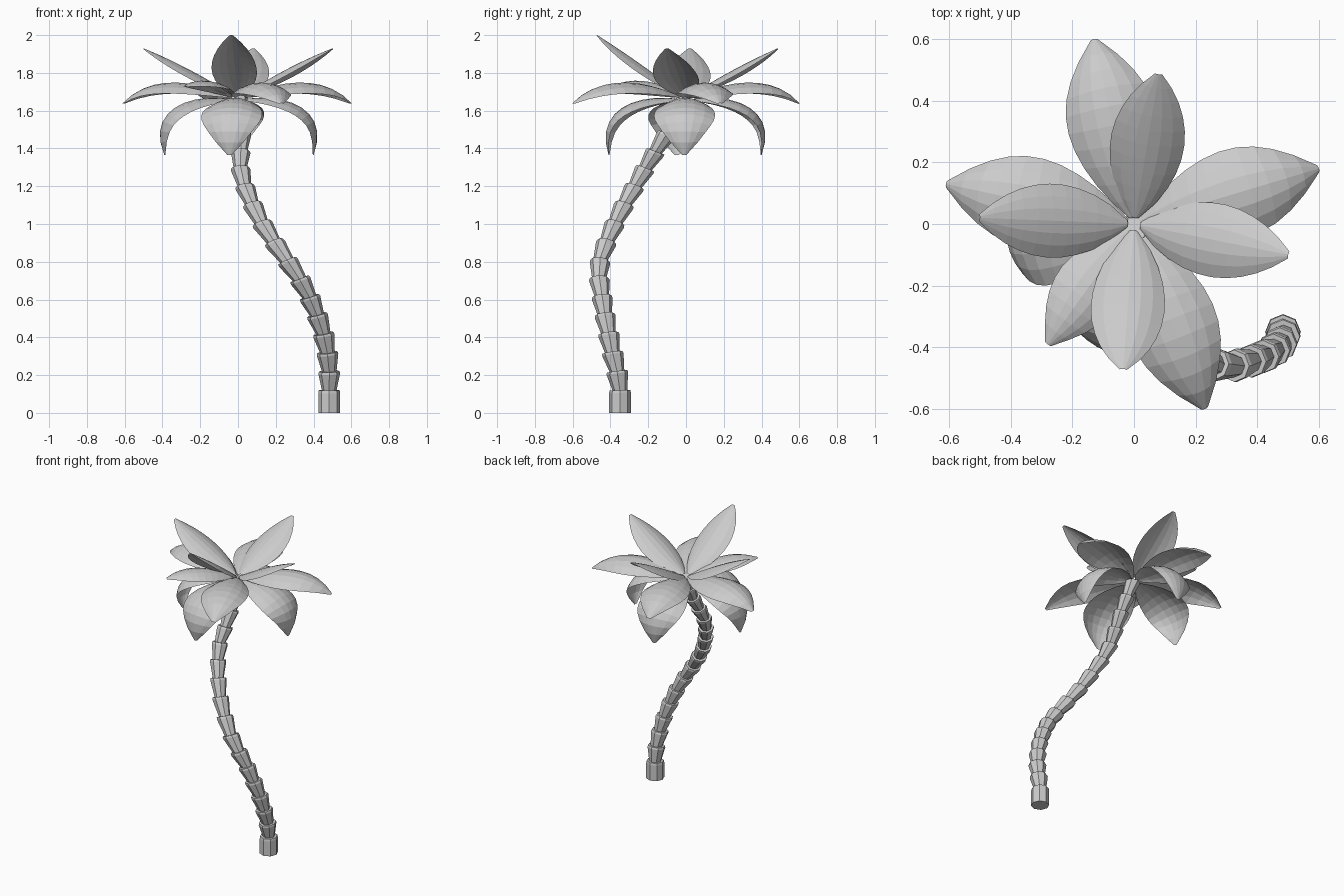
import bpy, bmesh, math
from mathutils import Vector
from mathutils.geometry import interpolate_bezier

cube = bpy.data.objects.get("Cube")
if cube:
    bpy.data.objects.remove(cube, do_unlink=True)

GREY = (0.6, 0.6, 0.6, 1)
grey = bpy.data.materials.new("plain_grey")
grey.use_nodes = True
grey.diffuse_color = GREY
grey.node_tree.nodes["Principled BSDF"].inputs["Base Color"].default_value = GREY


def finish(name, bm):
    """Turn a bmesh into a flat shaded object."""
    mesh = bpy.data.meshes.new(name)
    bm.to_mesh(mesh)
    bm.free()
    mesh.materials.append(grey)
    obj = bpy.data.objects.new(name, mesh)
    bpy.context.collection.objects.link(obj)


# Trunk: stacked flaring collars that follow a leaning S curve
SIDES = 8
path = [Vector(p) for p in (
    (.483, -.35, 0), (.483, -.35, .12), (.483, -.365, .22), (.473, -.39, .32),
    (.452, -.41, .42), (.418, -.43, .52), (.378, -.445, .615), (.325, -.46, .71),
    (.26, -.455, .805), (.19, -.42, .905), (.125, -.375, 1.005),
    (.075, -.325, 1.105), (.035, -.27, 1.2), (.012, -.215, 1.295),
    (.015, -.16, 1.385), (.02, -.1, 1.48), (.015, -.05, 1.57), (0, -.01, 1.67))]


def ring(bm, centre, axis, radius):
    turn = Vector((0, 0, 1)).rotation_difference(axis)
    points = []
    for i in range(SIDES):
        a = math.tau * i / SIDES
        flat = Vector((math.cos(a), math.sin(a), 0)) * radius
        points.append(bm.verts.new(centre + turn @ flat))
    return points


def trunk():
    bm = bmesh.new()
    rings = []
    last = len(path) - 1
    up = Vector((0, 0, 1))
    for i in range(last):
        low, high = path[i], path[i + 1]
        after = path[min(i + 2, last)]
        axis_low = (high - path[max(i - 1, 0)]).normalized() + up * .5
        axis_high = (after - low).normalized() + up * .5
        wide = .058 - .009 * i / last
        narrow = wide * .68 if i else wide
        rings += [ring(bm, low, axis_low if i else up, narrow),
                  ring(bm, low.lerp(high, .88), axis_high, wide),
                  ring(bm, high, axis_high, wide * .95)]
    for a, b in zip(rings, rings[1:]):
        for j in range(SIDES):
            k = (j + 1) % SIDES
            bm.faces.new((a[j], a[k], b[k], b[j]))
    bm.faces.new(rings[0][::-1])
    bm.faces.new(rings[-1])
    finish("trunk", bm)


# Leaves: thin domed blades swept along an arc of (distance, height)
ROWS, COLS = 10, 6


def leaf(name, tip, arc, half_width, dome, skew, power):
    """skew moves the widest point, a lower power makes blunter ends."""
    out = Vector((tip[0], tip[1], 0))
    reach = out.length
    out.normalize()
    side = Vector((-out.y, out.x, 0))
    ctrl = [Vector((r, 0, z)) for r, z in arc]
    ctrl[-1].x = reach
    spine = interpolate_bezier(*ctrl, ROWS + 1)
    bm = bmesh.new()
    grid = []
    for i, p in enumerate(spine):
        t = i / ROWS
        width = half_width * max(math.sin(math.pi * t ** skew), 0) ** power
        width = max(width, .012)
        tangent = spine[min(i + 1, ROWS)] - spine[max(i - 1, 0)]
        normal = (out * -tangent.z + Vector((0, 0, tangent.x))).normalized()
        centre = out * p.x + Vector((0, 0, p.z))
        row = []
        for j in range(COLS + 1):
            u = 2 * j / COLS - 1
            row.append(bm.verts.new(
                centre + side * u * width - normal * dome * width * u * u))
        grid.append(row)
    for i in range(ROWS):
        for j in range(COLS):
            a, b = grid[i][j], grid[i + 1][j]
            c, d = grid[i + 1][j + 1], grid[i][j + 1]
            # alternate the diagonals for a faceted look
            tris = ((a, b, c), (a, c, d)) if (i + j) % 2 else ((a, b, d), (b, c, d))
            for tri in tris:
                bm.faces.new(tri)
    finish(name, bm)


trunk()

# Upright inner leaves
for name, tip, top in (("front", (-.035, -.47), 2.0), ("back", (.08, .485), 1.93),
                       ("left", (.5, -.1), 1.93), ("right", (-.5, .02), 1.93)):
    rise = top - 1.68
    leaf("upper_leaf_" + name, tip,
         ((.02, 1.68), (.18, 1.68 + rise * .4), (.34, 1.68 + rise * .74), (.5, top)),
         .12, .33, .93, .7)

# Spreading middle leaves
for name, tip in (("front", (.23, -.6)), ("back", (-.13, .6)),
                  ("left", (.6, .18)), ("right", (-.61, .13))):
    leaf("middle_leaf_" + name, tip,
         ((.02, 1.67), (.2, 1.75), (.46, 1.81), (.6, 1.64)), .146, .4, 1.08, .72)

# Drooping outer leaves
for name, tip in (("front", (-.045, -.41)), ("back", (-.03, .4)),
                  ("left", (.4, -.01)), ("right", (-.39, -.05))):
    leaf("lower_leaf_" + name, tip,
         ((.02, 1.66), (.27, 1.7), (.49, 1.6), (.4, 1.365)), .162, .32, .97, .65)

# Single short leaf filling the gap at the front
leaf("gap_leaf", (-.28, -.39),
     ((.02, 1.67), (.16, 1.75), (.32, 1.79), (.48, 1.73)), .11, .35, 1.08, .75)
